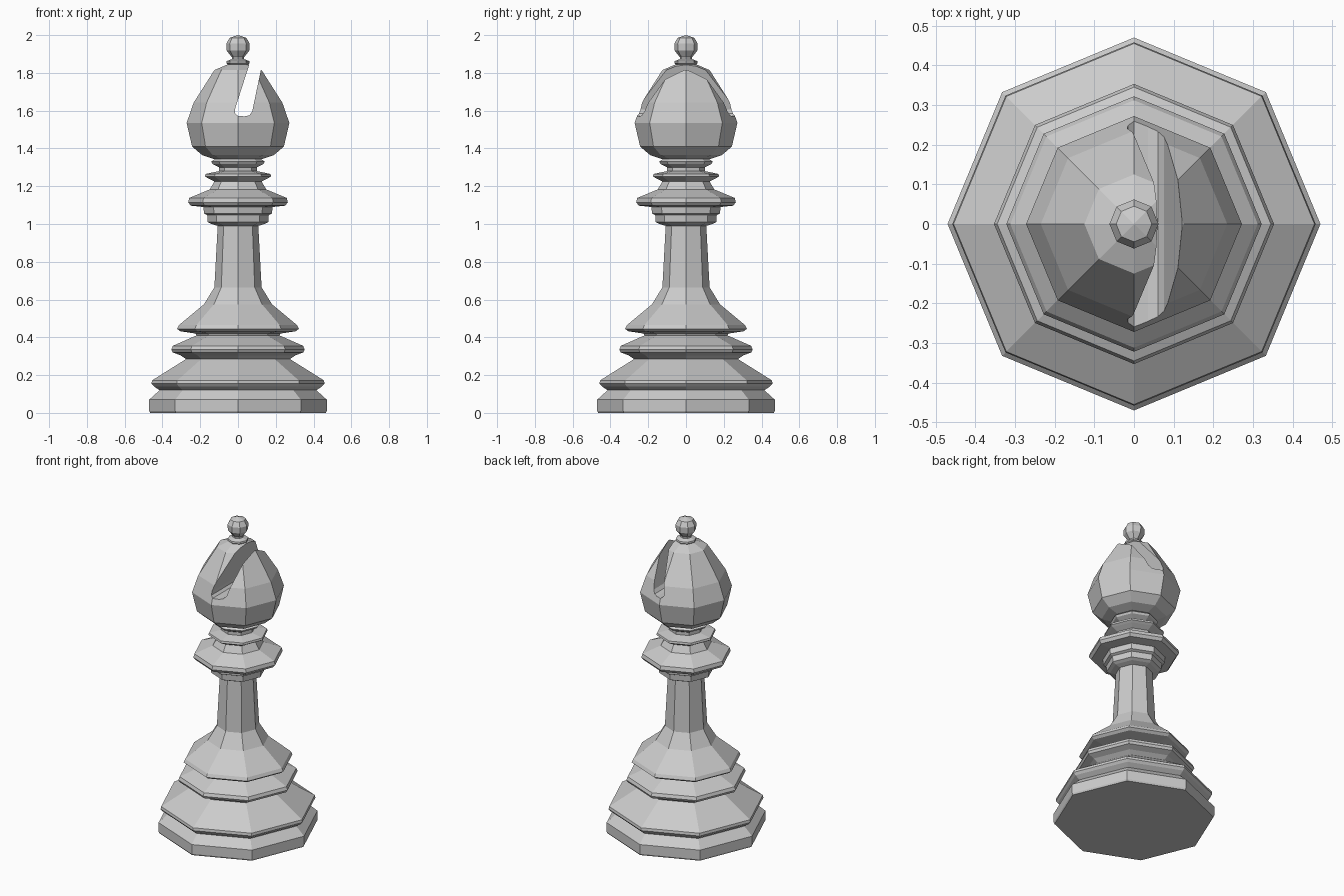
import bpy, bmesh
from math import cos, sin, pi

if "Cube" in bpy.data.objects:
    bpy.data.objects.remove(bpy.data.objects["Cube"])

SIDES = 8


def make_object(name, bm):
    bmesh.ops.recalc_face_normals(bm, faces=bm.faces)
    mesh = bpy.data.meshes.new(name)
    bm.to_mesh(mesh)
    bm.free()
    obj = bpy.data.objects.new(name, mesh)
    bpy.context.collection.objects.link(obj)
    return obj


def lathe(name, profile):
    """Closed octagonal turning from (radius, z) pairs."""
    bm = bmesh.new()
    rings = [[bm.verts.new((r * cos(2 * pi * i / SIDES), r * sin(2 * pi * i / SIDES), z))
              for i in range(SIDES)] for r, z in profile]
    for a, b in zip(rings, rings[1:]):
        for i in range(SIDES):
            j = (i + 1) % SIDES
            bm.faces.new((a[i], a[j], b[j], b[i]))
    bm.faces.new(rings[0])
    bm.faces.new(rings[-1])
    return make_object(name, bm)


def prism_y(name, outline, half):
    """Outline of (x, z) pairs extruded along y."""
    bm = bmesh.new()
    face = bm.faces.new([bm.verts.new((x, -half, z)) for x, z in outline])
    out = bmesh.ops.extrude_face_region(bm, geom=[face])
    verts = [g for g in out["geom"] if isinstance(g, bmesh.types.BMVert)]
    bmesh.ops.translate(bm, verts=verts, vec=(0, 2 * half, 0))
    return make_object(name, bm)


# Stepped foot and stem
lathe("base_and_stem", [
    (.465, 0), (.47, .01), (.47, .07), (.415, .12), (.445, .14), (.458, .155), (.455, .172),
    (.275, .285), (.305, .305), (.345, .32), (.353, .335), (.345, .355),
    (.22, .41), (.225, .42), (.305, .432), (.322, .445), (.312, .465),
    (.18, .575), (.125, .665), (.107, 1.0)])

# Stacked neck collars
lathe("collar", [
    (.107, .99), (.14, 1.0), (.16, 1.01), (.163, 1.047), (.18, 1.055), (.183, 1.09),
    (.25, 1.097), (.264, 1.115), (.258, 1.138), (.15, 1.183), (.125, 1.225), (.16, 1.243),
    (.175, 1.252), (.172, 1.265), (.1, 1.28), (.1, 1.3), (.135, 1.318), (.142, 1.33),
    (.11, 1.352)])

# Bulb head
head = lathe("head", [
    (.13, 1.345), (.19, 1.365), (.243, 1.41), (.272, 1.535), (.235, 1.642),
    (.125, 1.815), (.05, 1.847)])

# Slanted slot through the head
cutter = prism_y("slot_cutter", [
    (.138, 2.1), (.06, 1.845), (-.017, 1.605), (-.015, 1.585), (.0, 1.572), (.035, 1.57),
    (.06, 1.575), (.075, 1.595), (.12, 1.81), (.18, 2.1)], .5)
cutter.hide_render = True
cutter.hide_set(True)
cut = head.modifiers.new("slot", 'BOOLEAN')
cut.operation = 'DIFFERENCE'
cut.solver = 'EXACT'
cut.object = cutter

# Finial ring and knob
lathe("finial", [
    (.05, 1.842), (.062, 1.852), (.06, 1.862), (.033, 1.873), (.033, 1.883),
    (.06, 1.918), (.062, 1.955), (.045, 1.985), (.001, 2.0)])
